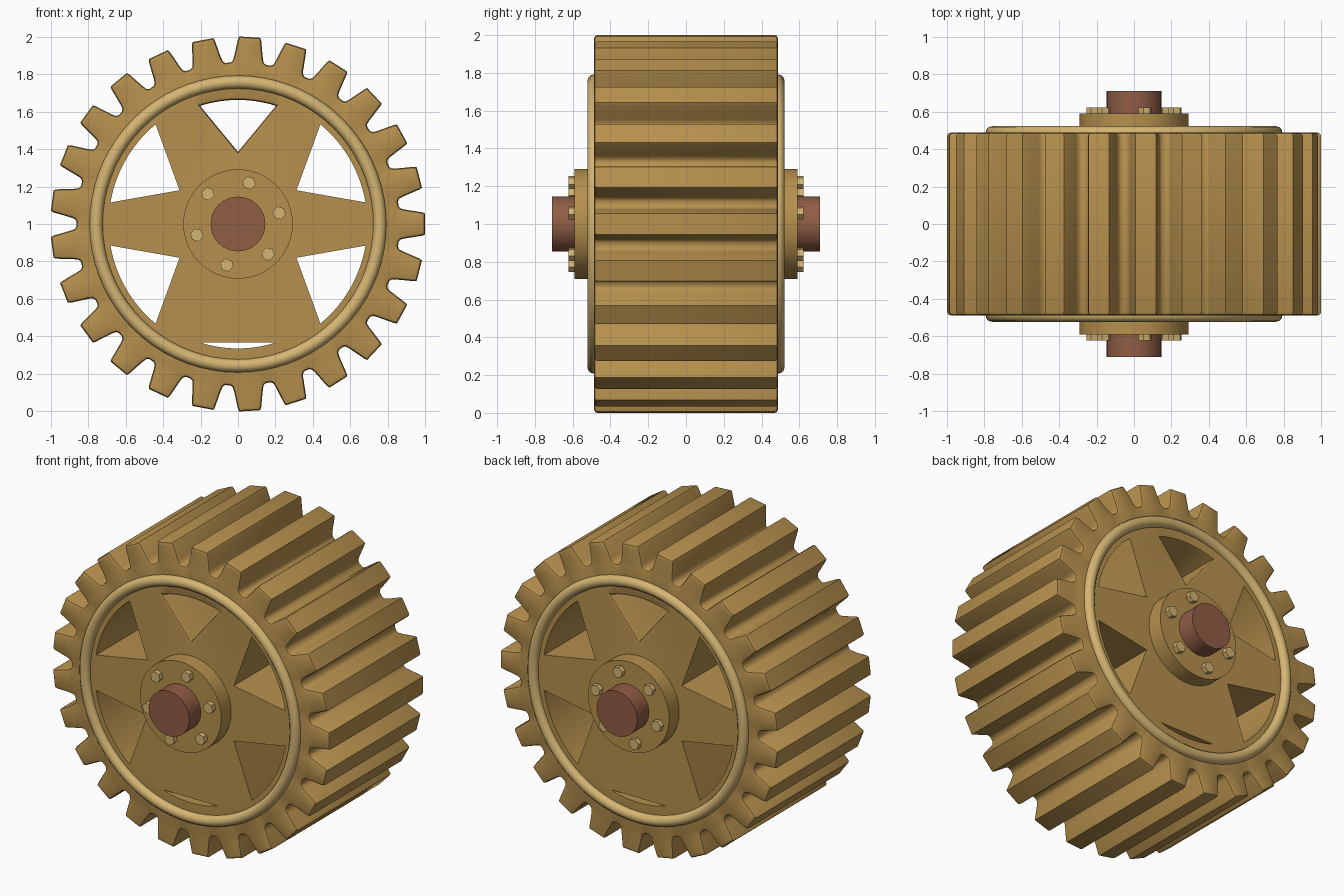
import bpy, bmesh
from math import sin, cos, pi, radians
from mathutils import Vector, Matrix

if "Cube" in bpy.data.objects:
    bpy.data.objects.remove(bpy.data.objects["Cube"])

CENTRE = Vector((0, 0, 1))
HALF = 0.487      # half width of the gear
BEVEL = 0.018     # rounding of the face edges


def material(name, rgb):
    m = bpy.data.materials.new(name)
    m.diffuse_color = (*rgb, 1)
    m.use_nodes = True
    m.node_tree.nodes["Principled BSDF"].inputs["Base Color"].default_value = m.diffuse_color
    return m


BRONZE = material("bronze", (0.47, 0.28, 0.075))
BRASS = material("brass", (0.66, 0.46, 0.17))
COPPER = material("copper", (0.28, 0.11, 0.06))


def finish(bm, name, mat, angle=35):
    bmesh.ops.recalc_face_normals(bm, faces=bm.faces)
    me = bpy.data.meshes.new(name)
    bm.to_mesh(me)
    bm.free()
    me.materials.append(mat)
    me.shade_smooth()
    me.set_sharp_from_angle(angle=radians(angle))
    ob = bpy.data.objects.new(name, me)
    ob.location = CENTRE
    bpy.context.collection.objects.link(ob)
    return ob


def inset(pts, d):
    """Move a counter-clockwise outline inward by d with mitred corners."""
    out = []
    for i, p in enumerate(pts):
        a = (p - pts[i - 1]).normalized()
        b = (pts[(i + 1) % len(pts)] - p).normalized()
        na, nb = Vector((-a.y, a.x)), Vector((-b.y, b.x))
        out.append(p + (na + nb) * d / max(1 + na.dot(nb), 0.3))
    return out


def polar(r, a):
    return Vector((r * cos(a), r * sin(a)))


def gear_outline(teeth=25):
    flank = [(0.857, 0.095), (0.867, 0.083), (0.89, 0.077),
             (0.985, 0.062), (0.999, 0.056)]
    tooth = [(u, -v) for u, v in flank] + [(u, v) for u, v in reversed(flank)]
    pts = []
    for i in range(teeth):
        a = 2 * pi * i / teeth
        pts += [Vector((u * cos(a) - v * sin(a), u * sin(a) + v * cos(a)))
                for u, v in tooth]
    return pts


def window(angle, apex, r, spread, n=12):
    """Wedge opening between two spokes."""
    a, s = radians(angle), radians(spread)
    arc = [polar(r, a - s + 2 * s * i / n) for i in range(n + 1)]
    return ([polar(apex, a)] if apex else []) + arc


# Toothed body with spokes: all outlines lofted through the width
bm = bmesh.new()
outlines = [(gear_outline(), 1), (window(90, 0.385, 0.662, 17.8), -1),
            (window(270, None, 0.664, 17.5), 0)]
outlines += [(window(a, 0.36, 0.69, 20.4), 0) for a in (30, 150, 210, 330)]
half_layers = [(HALF, BEVEL), (HALF - 0.3 * BEVEL, 0.3 * BEVEL), (HALF - BEVEL, 0)]
layers = [(-y, d) for y, d in half_layers] + half_layers[::-1]
caps = [[], []]
for pts, side in outlines:
    rings = [[bm.verts.new((p.x, y, p.y)) for p in inset(pts, d * side)]
             for y, d in layers]
    n = len(pts)
    for r0, r1 in zip(rings, rings[1:]):
        for i in range(n):
            j = (i + 1) % n
            bm.faces.new((r0[i], r0[j], r1[j], r1[i]))
    for cap, ring in zip(caps, (rings[0], rings[-1])):
        cap += [bm.edges.get((ring[i], ring[(i + 1) % n])) for i in range(n)]
for cap, ny in zip(caps, (-1, 1)):
    bmesh.ops.triangle_fill(bm, use_beauty=True, edges=cap, normal=(0, ny, 0))
finish(bm, "gear_body", BRONZE)


def cylinder(name, radius, y0, y1, sides, mat, at=(0, 0), turn=0):
    bm = bmesh.new()
    m = (Matrix.Translation((at[0], (y0 + y1) / 2, at[1]))
         @ Matrix.Rotation(pi / 2, 4, 'X') @ Matrix.Rotation(turn, 4, 'Z'))
    bmesh.ops.create_cone(bm, cap_ends=True, segments=sides, radius1=radius,
                          radius2=radius, depth=abs(y1 - y0), matrix=m)
    return finish(bm, name, mat)


# Hub and axle
cylinder("hub", 0.292, -0.59, 0.59, 48, BRONZE)
cylinder("axle", 0.146, -0.71, 0.71, 32, COPPER)

for label, s in (("front", -1), ("back", 1)):
    # Round trim ring on each face
    bm = bmesh.new()
    major, minor, nu, nv = 0.757, 0.035, 72, 12
    grid = []
    for i in range(nu):
        a = 2 * pi * i / nu
        row = []
        for j in range(nv):
            b = 2 * pi * j / nv
            p = polar(major + minor * cos(b), a)
            row.append(bm.verts.new((p.x, s * HALF + minor * sin(b), p.y)))
        grid.append(row)
    for i in range(nu):
        for j in range(nv):
            k, l = (i + 1) % nu, (j + 1) % nv
            bm.faces.new((grid[i][j], grid[k][j], grid[k][l], grid[i][l]))
    finish(bm, label + "_ring", BRASS, 60)

    # Hex bolts around the hub
    for i in range(6):
        a = radians(15 + 60 * i)
        cylinder(f"{label}_bolt_{i + 1}", 0.036, s * 0.58, s * 0.622, 6, BRASS,
                 polar(0.227, a), a)
